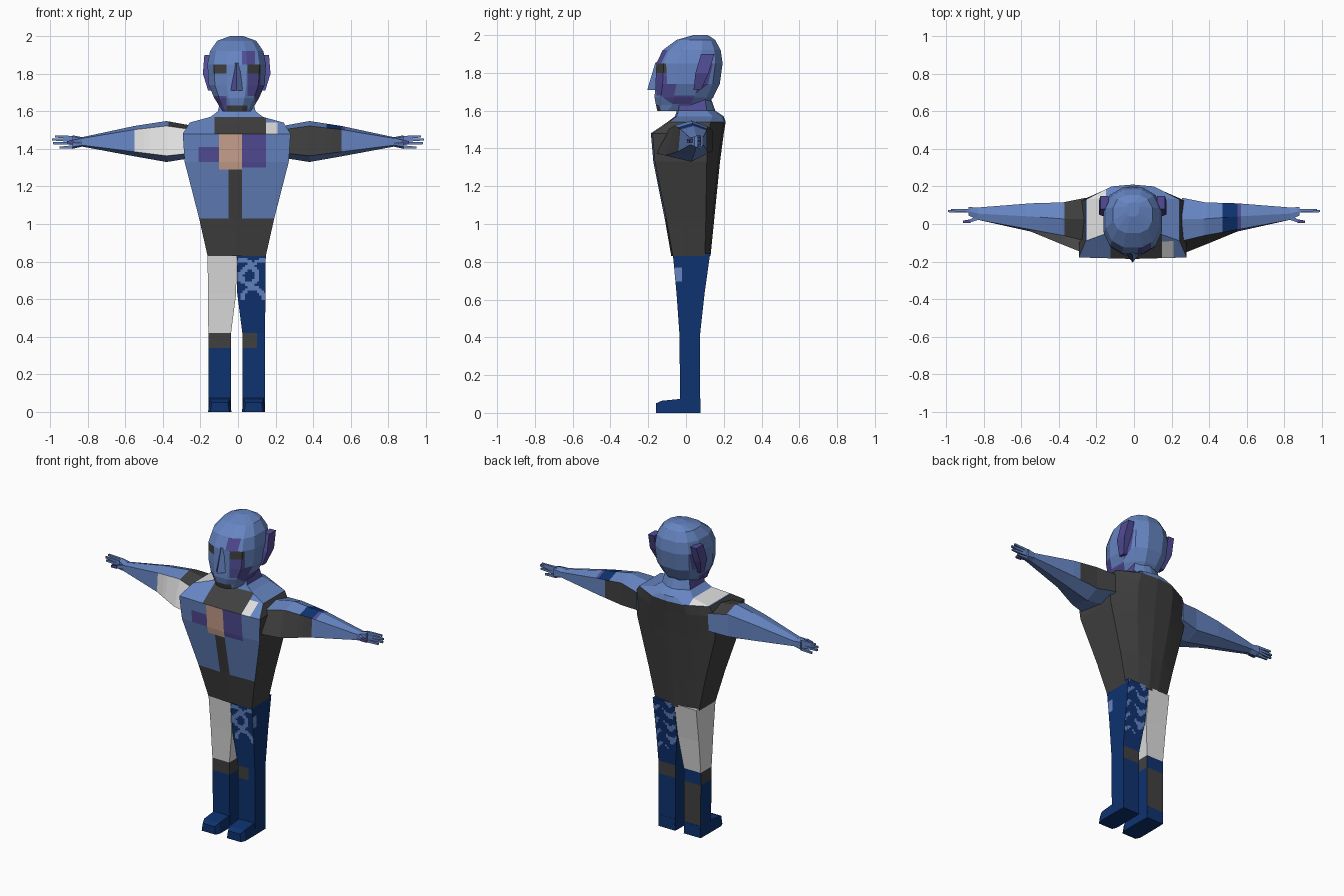
import bpy, bmesh, math
from mathutils import Vector

if "Cube" in bpy.data.objects:
    bpy.data.objects.remove(bpy.data.objects["Cube"])

X0 = -0.007  # body midline

def material(name, r, g, b):
    lin = lambda c: ((c / 255 + 0.055) / 1.055) ** 2.4 if c > 10 else c / 255 / 12.92
    m = bpy.data.materials.new(name)
    m.diffuse_color = (lin(r), lin(g), lin(b), 1)
    m.use_nodes = True
    m.node_tree.nodes["Principled BSDF"].inputs["Base Color"].default_value = m.diffuse_color
    return m

MATS = {"blue": material("mid blue", 102, 133, 194), "purple": material("purple", 82, 76, 150),
        "dark": material("charcoal", 64, 64, 64), "navy": material("navy", 14, 50, 112),
        "white": material("light grey", 222, 222, 222), "tan": material("tan", 205, 165, 145)}
NAMES = list(MATS)

def loft(name, rings, rule, cuts=()):
    """Skin a stack of rings, cut along axis planes, colour faces by rule(centre, normal)."""
    bm = bmesh.new()
    rows = [[bm.verts.new(p) for p in r] for r in rings]
    n = len(rows[0])
    for a, b in zip(rows, rows[1:]):
        for i in range(n):
            bm.faces.new((a[i], a[(i + 1) % n], b[(i + 1) % n], b[i]))
    bm.faces.new(rows[0])
    bm.faces.new(rows[-1])
    for axis, values in cuts:
        no = Vector([float(axis == k) for k in range(3)])
        for v in values:
            bmesh.ops.bisect_plane(bm, geom=bm.verts[:] + bm.edges[:] + bm.faces[:],
                                   plane_co=no * v, plane_no=no, dist=1e-5)
    bmesh.ops.recalc_face_normals(bm, faces=bm.faces[:])
    bm.normal_update()
    for f in bm.faces:
        f.material_index = NAMES.index(rule(f.calc_center_median(), f.normal))
    me = bpy.data.meshes.new(name)
    bm.to_mesh(me)
    bm.free()
    for m in MATS.values():
        me.materials.append(m)
    ob = bpy.data.objects.new(name, me)
    bpy.context.collection.objects.link(ob)
    return ob

def rect(x0, x1, y0, y1, z):
    return [(x0, y0, z), (x1, y0, z), (x1, y1, z), (x0, y1, z)]

# Torso, shoulders and neck
def torso_ring(z, w, yf, ys, yb):
    pts = [(-w, yf), (0, yf - .008), (w, yf), (w, ys), (w * .45, yb - .01),
           (0, yb), (-w * .45, yb - .01), (-w, ys)]
    return [(X0 + x, y, z) for x, y in pts]

def torso_rule(c, n):
    x, y, z = c
    if z > 1.575:
        return "purple" if abs(n.x) > .8 else "blue"
    if y > 0 and z > 1.52 and -.25 < x < -.15:
        return "white"
    if z < 1.03 or (n.y > -.2 and z < 1.54 and n.z < .6):
        return "dark"
    if n.y > -.1 and y > 0:
        return "blue"
    if z > 1.48:
        if -.125 < x < .15 and z < 1.56:
            return "dark"
        return "white" if .15 < x < .21 and z < 1.54 else "blue"
    if 1.29 < z and -.1 < x < .02:
        return "tan"
    if z > 1.3 and .02 < x < .15:
        return "purple"
    if 1.33 < z < 1.41 and -.21 < x < -.1:
        return "purple"
    if z < 1.29 and -.05 < x < .02:
        return "dark"
    return "blue"

loft("torso", [torso_ring(*r) for r in [
    (.83, .155, -.07, .10, .13), (1.03, .20, -.105, .105, .15), (1.33, .277, -.165, .11, .18),
    (1.48, .287, -.178, .12, .20), (1.54, .25, -.09, .13, .21), (1.57, .14, -.05, .14, .2),
    (1.60, .10, -.04, .11, .155), (1.67, .085, -.03, .10, .13)]], torso_rule,
    [(0, (-.25, -.21, -.15, -.125, -.1, -.05, .02, .15, .21)), (2, (1.29, 1.3, 1.33, 1.41))])

# Head
def head_ring(z, w, yf, yb):
    out = []
    for i in range(12):
        a = math.tau * (i + .5) / 12
        c, s = math.cos(a), math.sin(a)
        sx = math.copysign(abs(c) ** .8, c)
        sy = math.copysign(abs(s) ** .8, s)
        out.append((X0 + w * sx * 1.02, (yf + yb) / 2 + (yb - yf) / 2 * sy * 1.02, z))
    return out

def head_rule(c, n):
    x, y, z = c
    if n.y < -.2 and y < -.03:
        if 1.80 < z < 1.85 and (-.13 < x < -.06 or .05 < x < .12):
            return "dark"
        if 1.60 < z < 1.63 and -.06 < x < .05:
            return "dark"
        if 1.68 < z < 1.80 and .05 < x < .13:
            return "purple"
        if 1.85 < z < 1.93 and .02 < x < .09:
            return "purple"
    if 1.61 < z < 1.68 and y < 0 and (x < -.06 or x > .09):
        return "purple"
    if 1.72 < z < 1.85 and .03 < y < .12 and abs(n.x) > .6:
        return "purple"
    return "blue"

loft("head", [head_ring(*r) for r in [
    (1.598, .075, -.152, .01), (1.63, .095, -.16, .11), (1.67, .12, -.168, .145),
    (1.74, .15, -.163, .18), (1.85, .157, -.158, .195), (1.92, .143, -.125, .185),
    (1.975, .105, -.05, .155), (2.0, .035, .04, .115)]], head_rule,
    [(0, (-.13, -.06, .02, .05, .09, .12)), (2, (1.68, 1.80, 1.85))])

# Nose: left half purple
loft("nose", [[(X0 - .05, -.14, 1.71), (X0, -.205, 1.71), (X0 + .05, -.14, 1.71)],
              [(X0 - .03, -.135, 1.86), (X0, -.162, 1.855), (X0 + .03, -.135, 1.86)]],
     lambda c, n: "purple" if n.x < -.2 else "blue")

# Ears
for s in (-1, 1):
    loft("ear", [rect(X0 + s * .13, X0 + s * xo, y0, y1, z) for z, xo, y0, y1 in
                 [(1.71, .152, .04, .08), (1.80, .18, .05, .12), (1.90, .172, .08, .15)]],
         lambda c, n: "purple")

# Arms
def arm_ring(s, x, yfb, yft, yb, lo, hi):
    h, m = hi - lo, (yft + yb) / 2
    return [(s * x, yfb, lo + .15 * h), (s * x, yft, lo + .88 * h), (s * x, m, hi),
            (s * x, yb, lo + .85 * h), (s * x, yb, lo + .2 * h), (s * x, m, lo)]

def arm_rule(c, n):
    x = c.x
    if x < 0:
        if -.56 < x and n.y < -.3 and n.z < .75:
            return "white"
        return "dark" if -.37 < x and n.z > .3 else "blue"
    if x < .55 and n.y < -.3 and n.z < .75:
        return "dark"
    if x < .50 and n.y > .6:
        return "dark"
    if .47 < x < .55 and n.z > .5:
        return "navy"
    return "purple" if .55 < x < .57 and n.z > .5 else "blue"

def bar(name, a, b, r, col):
    """Slim tapered finger from a to b."""
    loft(name, [[(p[0], p[1] + dy * k, p[2] + dz * k) for dy, dz in
                 ((-r, -r), (r, -r), (r, r), (-r, r))] for p, k in ((a, 1), (b, .6))],
         lambda c, n: col)

for s in (-1, 1):
    loft("arm", [arm_ring(s, *r) for r in [
        (.255, -.16, -.09, .14, 1.35, 1.525), (.38, -.11, -.06, .115, 1.33, 1.548),
        (.55, -.04, -.03, .11, 1.36, 1.522), (.83, .022, .022, .088, 1.412, 1.462),
        (.88, .045, .045, .09, 1.40, 1.472)]], arm_rule,
        [(0, (s * .37, s * .47, s * .50, s * .57))])
    for z0, z1, x1, y1 in [(1.46, 1.466, .975, .075), (1.445, 1.45, .99, .068),
                           (1.43, 1.43, .985, .068), (1.411, 1.406, .95, .075)]:
        bar("finger", (s * .87, .07, z0), (s * x1, y1, z1), .009, "blue")
    bar("thumb", (s * .83, .035, 1.445), (s * .875, .015, 1.44), .013, "blue")
    bar("thumb_tip", (s * .87, .015, 1.44), (s * .91, .012, 1.435), .01, "purple")

# Legs: one mostly navy with pale blotches, one with a light thigh
def left_rule(c, n):
    x, y, z = c
    if .34 < z < .42 and ((n.y < -.5 and x < .1) or n.y > .5):
        return "dark"
    if z > .59 and n.y < -.5:
        ring = abs(math.hypot(x - .06, z - .725) - .042) < .013
        arc = abs(math.hypot(x - .08, z - .60) - .058) < .012
        top = abs(z - .80 - .012 * math.sin(x * 60)) < .012
        edge = abs(z - .72) < .03 and x < .015
        return "blue" if ring or arc or top or edge else "navy"
    if z > .52 and n.y > .5:
        wave = math.sin(z * 75 + 2 * math.sin(x * 45)) + .5 * math.sin(x * 50)
        return "blue" if wave > .55 else "navy"
    if n.x > .5 and .70 < z < .77 and y < -.02:
        return "blue"
    return "navy"

def right_rule(c, n):
    if c.z > .42:
        return "white"
    if n.y > .5:
        return "dark" if .08 < c.z < .34 else "navy"
    return "dark" if c.z > .34 else "navy"

for s, name, rule in ((1, "left", left_rule), (-1, "right", right_rule)):
    cuts = [(2, (.08, .34))]
    if s > 0:
        cuts += [(2, [.52 + .0125 * i for i in range(26)]),
                 (0, [.0125 * i for i in range(12)]), (1, (-.02,))]
    loft(name + "_leg", [rect(X0 + s * xi, X0 + s * xo, y0, y1, z) for z, xi, xo, y0, y1 in
         [(.0, .03, .15, -.03, .075), (.42, .03, .151, -.035, .075),
          (.63, .003, .153, -.05, .098), (.845, .0, .155, -.07, .128)]], rule, cuts)
    # Shoe
    loft(name + "_shoe", [[(X0 + s * a, y, 0), (X0 + s * b, y, 0), (X0 + s * (b - .008), y, h),
                           (X0 + s * (a + .008), y, h)] for y, a, b, h in
         [(-.16, .04, .14, .05), (-.13, .028, .152, .064), (-.02, .028, .152, .075),
          (.076, .03, .15, .075)]], lambda c, n: "navy")
